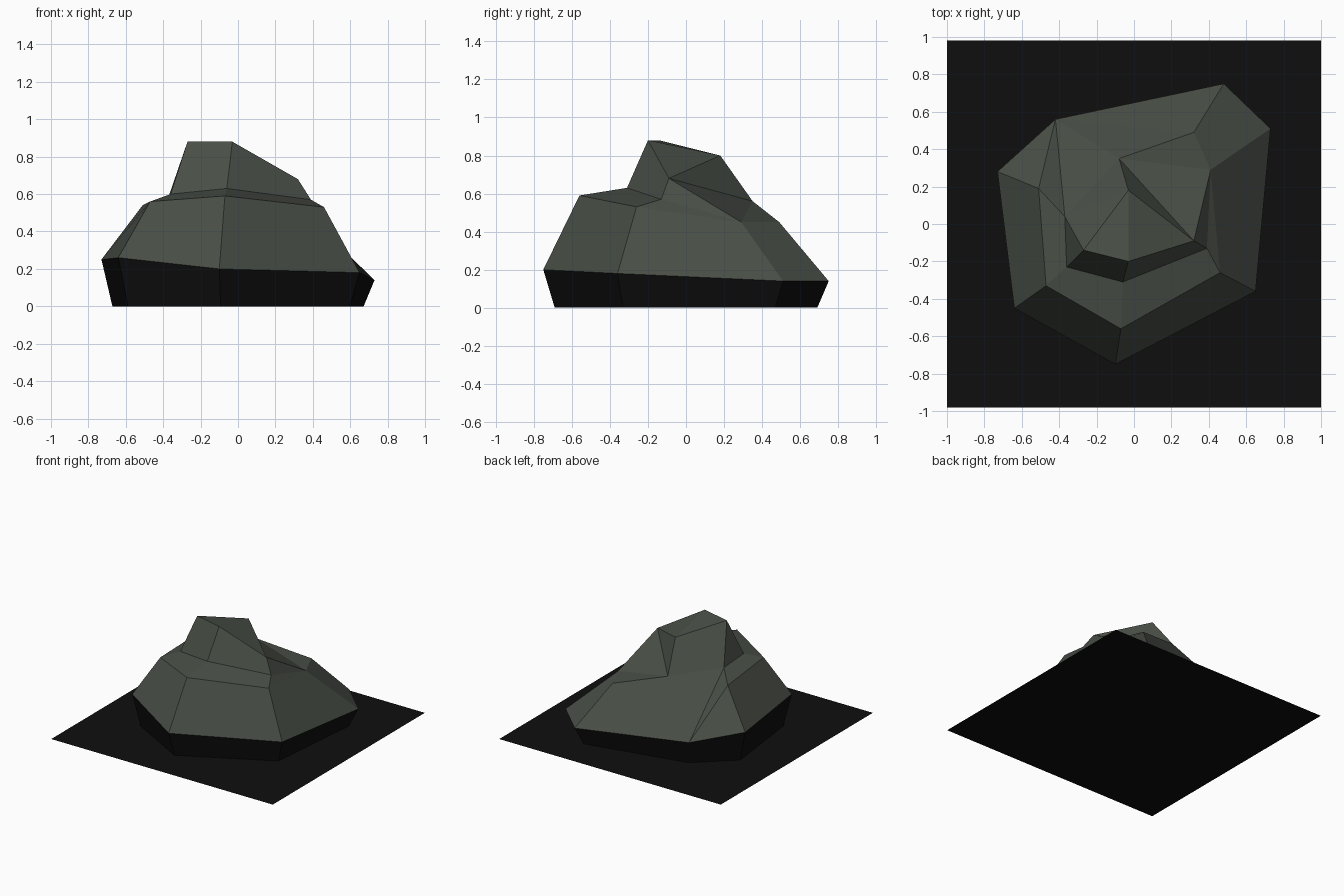
import bpy, bmesh

if "Cube" in bpy.data.objects:
    bpy.data.objects.remove(bpy.data.objects["Cube"])


def material(name, rgb):
    m = bpy.data.materials.new(name)
    m.diffuse_color = (*rgb, 1.0)
    m.use_nodes = True
    m.node_tree.nodes["Principled BSDF"].inputs["Base Color"].default_value = m.diffuse_color
    return m


BLACK = material("black", (0.0045, 0.0045, 0.0045))
STONE = material("stone grey green", (0.066, 0.077, 0.062))
BORDER = material("light grey", (0.62, 0.65, 0.61))


def finish(name, bm, mats):
    mesh = bpy.data.meshes.new(name)
    bm.to_mesh(mesh)
    bm.free()
    for m in mats:
        mesh.materials.append(m)
    ob = bpy.data.objects.new(name, mesh)
    bpy.context.collection.objects.link(ob)
    return ob


# Flat ground tile: black field with a narrow pale border
bm = bmesh.new()
field = bm.faces.new([bm.verts.new(p) for p in
                      ((-1, -0.98, 0), (1, -0.98, 0), (1, 0.98, 0), (-1, 0.98, 0))])
rim = bmesh.ops.inset_region(bm, faces=[field], thickness=0.03)["faces"]
for f in rim:
    f.material_index = 1
finish("ground_tile", bm, [BLACK, BORDER])

# Rock corners: a..g run counter-clockwise, digit = level (1 widest, 4 summit)
CORNERS = {
    "a1": (-0.73, 0.28, 0.25), "b1": (-0.64, -0.45, 0.26), "c1": (-0.10, -0.75, 0.20),
    "d1": (0.65, -0.36, 0.18), "e1": (0.73, 0.51, 0.14), "f1": (0.48, 0.75, 0.14),
    "g1": (-0.42, 0.56, 0.19),
    "a2": (-0.51, 0.19, 0.54), "b2": (-0.47, -0.33, 0.56), "c2": (-0.07, -0.56, 0.59),
    "d2": (0.46, -0.26, 0.53), "e2": (0.41, 0.29, 0.45), "f2": (0.32, 0.49, 0.45),
    "a3": (-0.37, 0.04, 0.59), "b3": (-0.36, -0.23, 0.60), "c3": (-0.06, -0.31, 0.63),
    "d3": (0.39, -0.13, 0.57), "g3": (-0.08, 0.35, 0.56),
    "b4": (-0.27, -0.14, 0.88), "c4": (-0.03, -0.20, 0.88), "d4": (0.32, -0.09, 0.68),
    "g4": (-0.03, 0.18, 0.80),
}
FACETS = (
    # lower slopes
    "a1 b1 b2 a2", "b1 c1 c2 b2", "c1 d1 d2 c2", "d1 e1 e2 d2", "e1 f1 f2 e2",
    "f1 g1 f2", "g1 g3 f2", "g1 a3 g3", "g1 a2 a3", "g1 a1 a2",
    # ledge
    "a2 b2 b3 a3", "b2 c2 c3 b3", "c2 d2 d3 c3", "d2 e2 d3", "e2 f2 g3",
    # peak
    "a3 b3 b4", "b3 c3 c4 b4", "c3 d3 d4 c4", "d3 e2 d4", "e2 g3 d4",
    "d4 g3 g4", "a3 b4 g4", "a3 g4 g3", "b4 c4 g4", "c4 d4 g4",
)

bm = bmesh.new()
v = {k: bm.verts.new(p) for k, p in CORNERS.items()}
for facet in FACETS:
    bm.faces.new([v[k] for k in facet.split()])

# Black undercut band: widest ring drawn in to the ground
ring = [v[c + "1"] for c in "abcdefg"]
foot = [bm.verts.new((p.co.x * 0.92, p.co.y * 0.92, 0)) for p in ring]
for i in range(7):
    j = (i + 1) % 7
    f = bm.faces.new((foot[i], foot[j], ring[j], ring[i]))
    f.material_index = 1
bm.normal_update()
finish("rock", bm, [STONE, BLACK])
